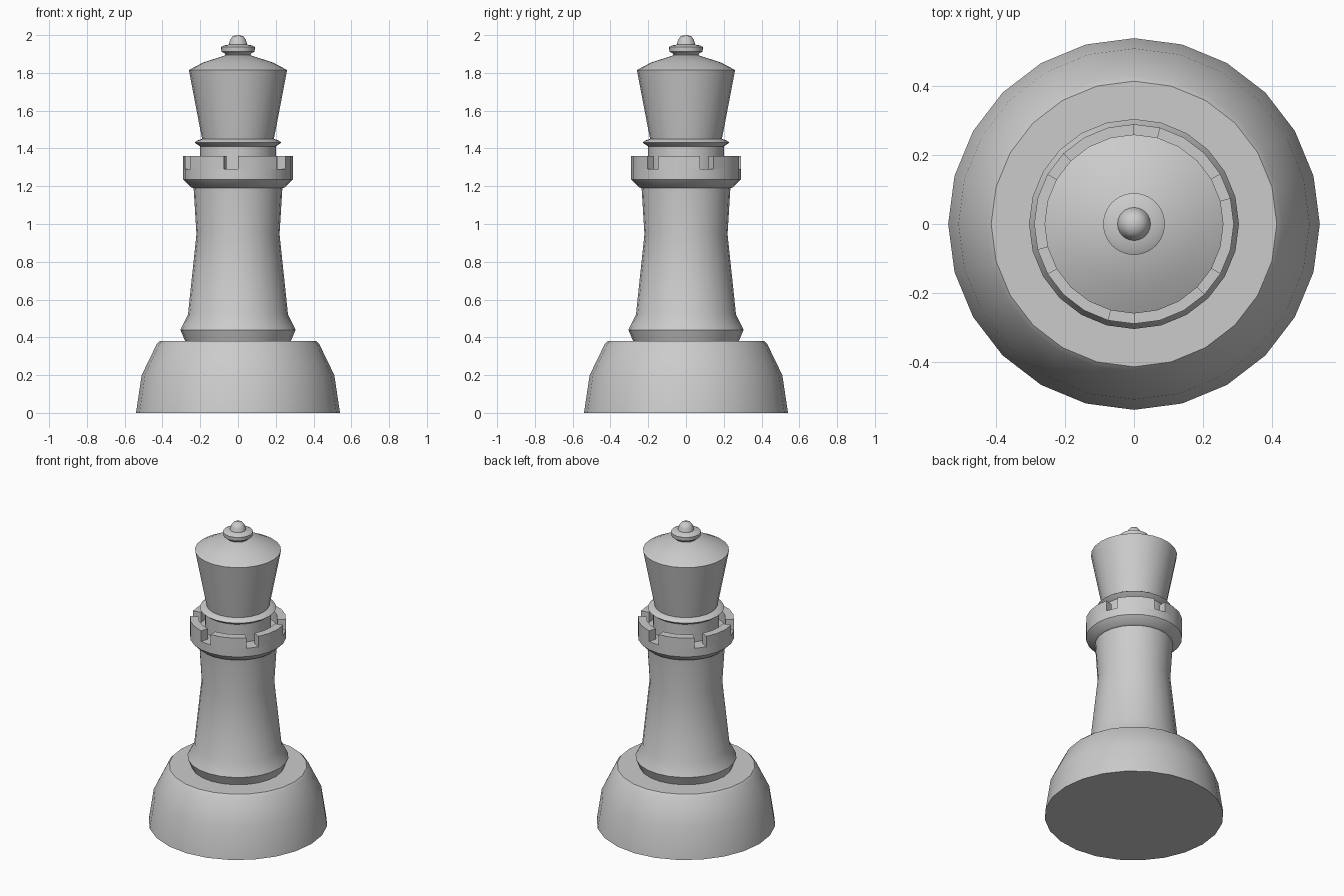
import bpy, bmesh
from math import cos, sin, radians, tau

if "Cube" in bpy.data.objects:
    bpy.data.objects.remove(bpy.data.objects["Cube"])

SEG = 24


def finish(name, bm, angle=35):
    bmesh.ops.remove_doubles(bm, verts=bm.verts, dist=1e-5)
    bmesh.ops.recalc_face_normals(bm, faces=bm.faces)
    me = bpy.data.meshes.new(name)
    bm.to_mesh(me)
    bm.free()
    ob = bpy.data.objects.new(name, me)
    bpy.context.collection.objects.link(ob)
    bpy.ops.object.select_all(action='DESELECT')
    ob.select_set(True)
    bpy.context.view_layer.objects.active = ob
    bpy.ops.object.shade_smooth_by_angle(angle=radians(angle))
    return ob


def lathe(name, profile, angle=35):
    """Turn a list of (radius, z) points around the z axis; open ends are capped."""
    bm = bmesh.new()
    rings = [[bm.verts.new((r * cos(tau * i / SEG), r * sin(tau * i / SEG), z))
              for i in range(SEG)] for r, z in profile]
    for a, b in zip(rings, rings[1:]):
        for i in range(SEG):
            j = (i + 1) % SEG
            bm.faces.new((a[i], a[j], b[j], b[i]))
    bm.faces.new(rings[0])
    bm.faces.new(rings[-1])
    return finish(name, bm, angle)


# Wide foot
lathe("base", [(.54, 0), (.51, .2), (.43, .365), (.415, .38)])

# Tower shaft with flared collar, open at the top with a sunken floor
lathe("tower", [(.28, .38), (.305, .44), (.265, .52), (.22, .945), (.235, 1.19),
                (.25, 1.195), (.29, 1.235), (.29, 1.29)], 40)

# Six battlements, each 45 degrees, with 15 degree gaps between them
bm = bmesh.new()
section = [(.238, 1.285), (.29, 1.285), (.29, 1.36), (.265, 1.36), (.238, 1.36)]
for k in range(6):
    cuts = []
    for s in range(4):
        a = radians(30 + 60 * k + 15 * s)
        cuts.append([bm.verts.new((r * cos(a), r * sin(a), z)) for r, z in section])
    for p, q in zip(cuts, cuts[1:]):
        for i in range(len(section)):
            j = (i + 1) % len(section)
            bm.faces.new((p[i], p[j], q[j], q[i]))
    bm.faces.new(cuts[0])
    bm.faces.new(cuts[-1])
finish("battlements", bm)

# Neck with thin flange
lathe("neck_collar", [(.2, 1.28), (.2, 1.41), (.215, 1.42), (.23, 1.432),
                      (.215, 1.442), (.185, 1.452)], 50)

# Flared crown with domed lid
lathe("crown", [(.188, 1.44), (.2, 1.5), (.26, 1.815), (.185, 1.855), (.06, 1.895)], 50)

# Finial disc and knob
lathe("finial", [(.06, 1.885), (.07, 1.903), (.088, 1.912), (.09, 1.937), (.075, 1.945),
                 (.048, 1.95), (.042, 1.975), (.028, 1.994), (.008, 2.0)], 50)
